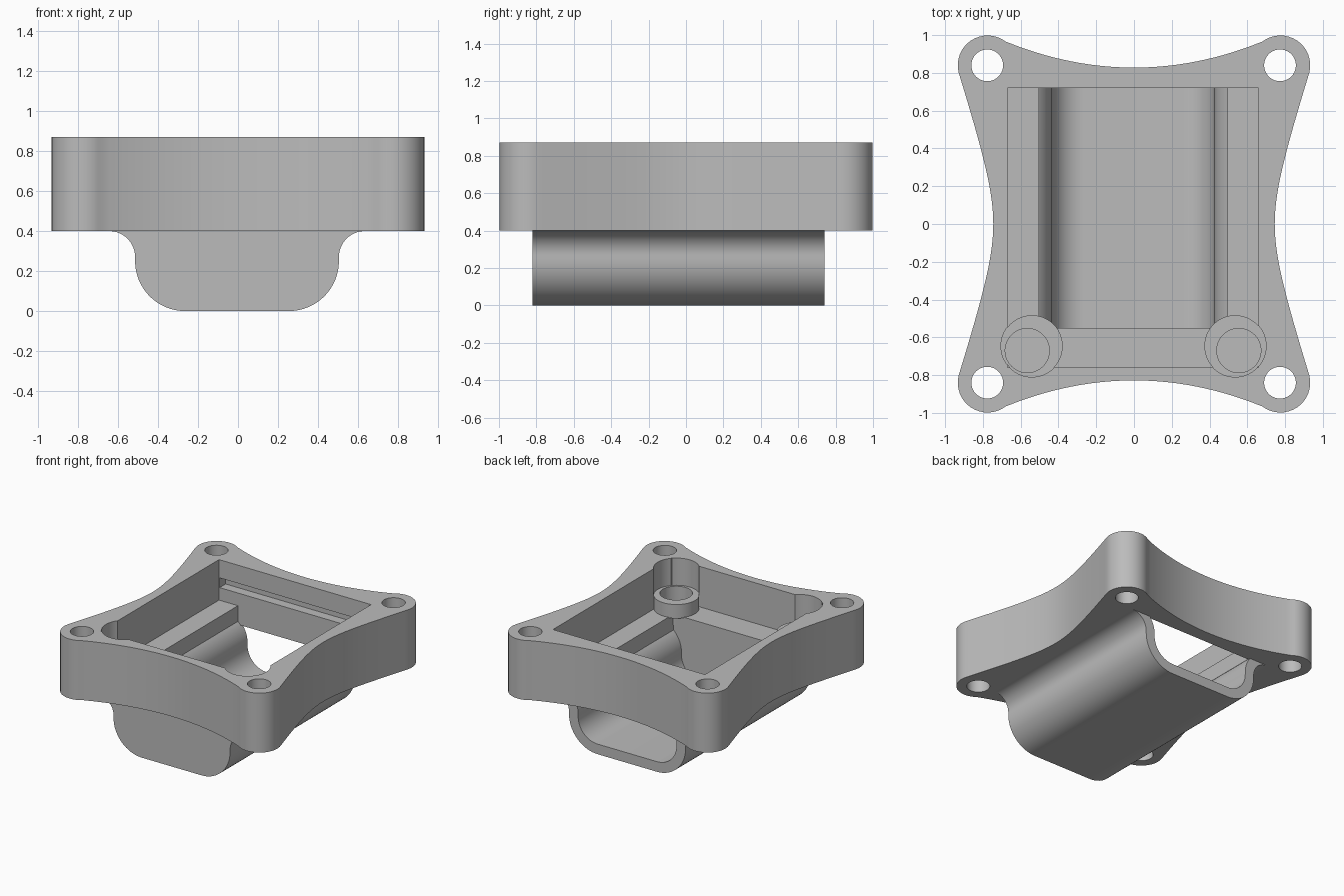
import bpy, bmesh
from math import cos, sin, radians, sqrt
from mathutils import Vector

cube = bpy.data.objects.get("Cube")
if cube:
    bpy.data.objects.remove(cube, do_unlink=True)

grey = bpy.data.materials.new("plain grey")
grey.use_nodes = True
colour = (0.5, 0.5, 0.5, 1)
grey.diffuse_color = colour
grey.node_tree.nodes["Principled BSDF"].inputs["Base Color"].default_value = colour

MID = -0.005        # the cavity sits slightly off centre


def prism(name, points, lo, hi, axis="z"):
    """Extrude a closed 2D outline along z (points x, y) or y (points x, z)."""
    bm = bmesh.new()
    place = (lambda p: (p[0], p[1], lo)) if axis == "z" else (lambda p: (p[0], lo, p[1]))
    face = bm.faces.new([bm.verts.new(place(p)) for p in points])
    step = Vector((0, 0, hi - lo)) if axis == "z" else Vector((0, hi - lo, 0))
    new = bmesh.ops.extrude_face_region(bm, geom=[face])["geom"]
    bmesh.ops.translate(bm, vec=step, verts=[v for v in new if isinstance(v, bmesh.types.BMVert)])
    bmesh.ops.recalc_face_normals(bm, faces=bm.faces)
    mesh = bpy.data.meshes.new(name)
    bm.to_mesh(mesh)
    bm.free()
    mesh.materials.append(grey)
    obj = bpy.data.objects.new(name, mesh)
    bpy.context.collection.objects.link(obj)
    return obj


def arc(cx, cy, r, start, end, n=16):
    angles = [radians(start + (end - start) * i / n) for i in range(n + 1)]
    return [(cx + r * cos(a), cy + r * sin(a)) for a in angles]


def cylinder(name, x, y, r, lo, hi):
    return prism(name, arc(x, y, r, 0, 360, 64)[:-1], lo, hi)


def box(name, x0, x1, y0, y1, z0, z1):
    return prism(name, [(x0, y0), (x1, y0), (x1, y1), (x0, y1)], z0, z1)


def combine(target, tool, operation="DIFFERENCE"):
    mod = target.modifiers.new("combine", "BOOLEAN")
    mod.operation, mod.object, mod.solver = operation, tool, "EXACT"
    bpy.ops.object.select_all(action="DESELECT")
    bpy.context.view_layer.objects.active = target
    target.select_set(True)
    bpy.ops.object.modifier_apply(modifier=mod.name)
    bpy.data.objects.remove(tool, do_unlink=True)


def mirrored(half):
    """Close a right-hand half profile with its left-hand copy."""
    return [(x + MID, z) for x, z in half] + [(-x + MID, z) for x, z in reversed(half)]


# Frame: rounded corners joined by concave edges
CX, CY, R = 0.775, 0.84, 0.158
corner = arc(CX, CY, R, -15, 127)
(sx, sy), (tx, ty) = corner[0], corner[-1]
BEND = 0.096


def side_x(y):
    return 0.745 + (sqrt(BEND ** 2 + (0.33 * y) ** 2) - BEND) * (sx - 0.745) / (
        sqrt(BEND ** 2 + (0.33 * sy) ** 2) - BEND)


def end_y(x):
    return 0.828 + (ty - 0.828) * (x / tx) ** 2


N = 20
quarter = [(side_x(sy * i / N), sy * i / N) for i in range(N)] + corner
quarter += [(tx * (1 - i / N), end_y(tx * (1 - i / N))) for i in range(1, N + 1)]
half = quarter + [(-x, y) for x, y in reversed(quarter[1:-1])]
half.append((-quarter[0][0], 0))
outline = half + [(-x, -y) for x, y in half[1:-1]]
body = prism("housing_body", outline, 0.4, 0.87)

# Trough below the frame, with flared shoulders
outer = arc(0.26, 0.25, 0.25, -90, 0) + arc(0.64, 0.27, 0.13, 180, 90) + [(0.64, 0.45)]
combine(body, prism("trough", mirrored(outer), -0.82, 0.74, "y"), "UNION")

# Upper pocket
combine(body, box("pocket", -0.67, 0.66, -0.76, 0.72, 0.55, 1))


# Channel inside the trough, and its open rear end
def channel(top, limit):
    shoulder = [(x, z) for x, z in arc(0.64, 0.27, 0.21, 180, 90, 40) if x < limit and z < top]
    return mirrored(arc(0.26, 0.25, 0.17, -90, 0) + shoulder + [(limit, top)])


inner = arc(0.64, 0.27, 0.21, 180, 132, 14) + [(0.499, 0.6)]
bowl = arc(0.26, 0.25, 0.17, -90, 0)
combine(body, prism("channel", mirrored(bowl + inner), -0.55, 0.72, "y"))
combine(body, prism("rear_opening", channel(0.401, 0.475), 0.70, 0.76, "y"))

# Groove in the rear pocket wall
combine(body, box("rear_groove", -0.665, 0.655, 0.70, 0.795, 0.65, 0.727))

# Two round seats at the front, each with a blind hole
for side in (-1, 1):
    x, y = side * 0.538 + MID / 2, -0.646
    hx, hy = side * 0.56 + MID, -0.67
    combine(body, cylinder("seat", x, y, 0.163, 0.545, 0.7), "UNION")
    combine(body, cylinder("seat_stem", hx, hy, 0.143, 0.47, 0.58), "UNION")
    combine(body, cylinder("seat_recess", x, y, 0.164, 0.655, 1))
    combine(body, cylinder("seat_hole", hx, hy, 0.117, 0.5, 1))

# Corner screw holes
for px in (-CX, CX):
    for py in (-CY, CY):
        combine(body, cylinder("screw_hole", px - 0.002, py, 0.084, 0.3, 1))

bpy.ops.object.select_all(action="DESELECT")
body.select_set(True)
bpy.context.view_layer.objects.active = body
bpy.ops.object.shade_smooth_by_angle(angle=radians(30))
